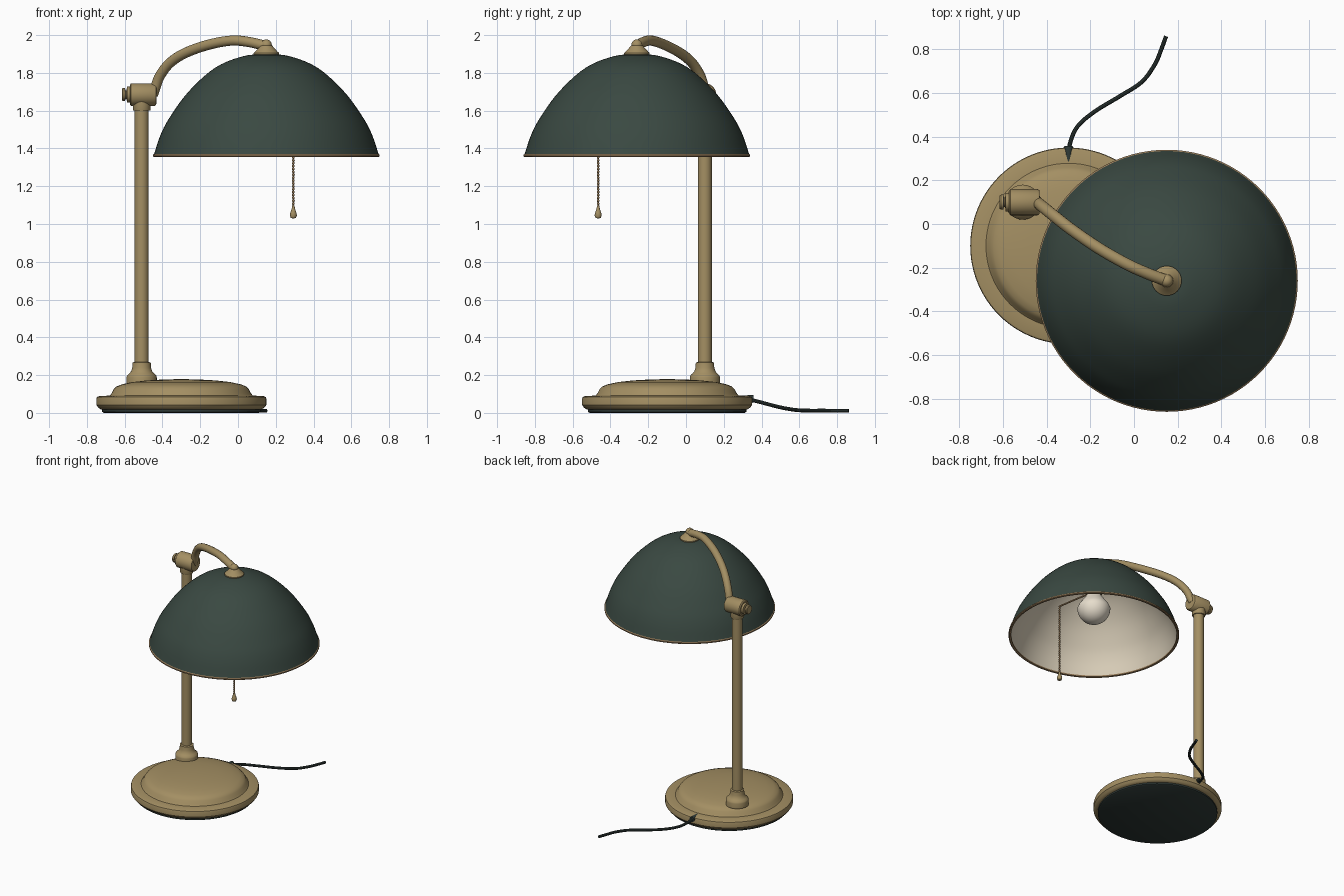
import bpy, bmesh, math
from mathutils import Vector, Matrix

if "Cube" in bpy.data.objects:
    bpy.data.objects.remove(bpy.data.objects["Cube"])


def material(name, rgb):
    m = bpy.data.materials.new(name)
    m.diffuse_color = (*rgb, 1)
    m.use_nodes = True
    m.node_tree.nodes["Principled BSDF"].inputs["Base Color"].default_value = m.diffuse_color
    return m


BRASS = material("brass", (0.37, 0.275, 0.125))
AGED = material("aged brass", (0.31, 0.20, 0.10))
GREEN = material("dark green enamel", (0.042, 0.066, 0.054))
RUBBER = material("dark rubber", (0.028, 0.042, 0.038))
CREAM = material("cream lining", (0.72, 0.64, 0.50))
GLASS = material("warm white glass", (0.80, 0.73, 0.61))


def finish(bm, name, mats, angle=35):
    bmesh.ops.recalc_face_normals(bm, faces=bm.faces)
    me = bpy.data.meshes.new(name)
    bm.to_mesh(me)
    bm.free()
    ob = bpy.data.objects.new(name, me)
    bpy.context.collection.objects.link(ob)
    for m in mats:
        me.materials.append(m)
    bpy.ops.object.select_all(action='DESELECT')
    ob.select_set(True)
    bpy.context.view_layer.objects.active = ob
    bpy.ops.object.shade_smooth_by_angle(angle=math.radians(angle))
    return ob


def smooth_path(pts, n=6):
    """Catmull-Rom curve through the points."""
    p = [Vector(q) for q in pts]
    p = [2 * p[0] - p[1]] + p + [2 * p[-1] - p[-2]]
    out = []
    for i in range(1, len(p) - 2):
        a, b, c, d = p[i - 1:i + 3]
        for k in range(n):
            t = k / n
            out.append(0.5 * (2 * b + (c - a) * t + (2 * a - 5 * b + 4 * c - d) * t * t
                              + (3 * b - a - 3 * c + d) * t ** 3))
    return out + [p[-2]]


def lathe(name, profile, mats, loc=(0, 0, 0), axis=(0, 0, 1), n=48, split=None):
    """Revolve (radius, height) pairs; rows from split on use the second material."""
    bm = bmesh.new()
    turn = Matrix.Translation(loc) @ Vector((0, 0, 1)).rotation_difference(Vector(axis)).to_matrix().to_4x4()
    rings = []
    for r, h in profile:
        if r < 1e-5:
            rings.append([bm.verts.new(turn @ Vector((0, 0, h)))] * n)
        else:
            rings.append([bm.verts.new(turn @ Vector((r * math.cos(2 * math.pi * i / n),
                                                      r * math.sin(2 * math.pi * i / n), h)))
                          for i in range(n)])
    for k in range(len(rings) - 1):
        a, b = rings[k], rings[k + 1]
        for i in range(n):
            j = (i + 1) % n
            vs = list(dict.fromkeys((a[i], a[j], b[j], b[i])))
            if len(vs) > 2:
                bm.faces.new(vs).material_index = int(split is not None and k >= split)
    return finish(bm, name, mats)


def tube(name, pts, r, mat, n=6, sides=16):
    """Round tube along a smooth path."""
    path = smooth_path(pts, n)
    bm = bmesh.new()
    rings = []
    tan = (path[1] - path[0]).normalized()
    nrm = tan.orthogonal().normalized()
    for i, p in enumerate(path):
        t = (path[min(i + 1, len(path) - 1)] - path[max(i - 1, 0)]).normalized()
        nrm = (tan.rotation_difference(t) @ nrm).normalized()
        tan = t
        bi = t.cross(nrm)
        rings.append([bm.verts.new(p + r * (nrm * math.cos(2 * math.pi * s / sides)
                                            + bi * math.sin(2 * math.pi * s / sides)))
                      for s in range(sides)])
    for a, b in zip(rings, rings[1:]):
        for s in range(sides):
            bm.faces.new((a[s], a[(s + 1) % sides], b[(s + 1) % sides], b[s]))
    bm.faces.new(rings[0])
    bm.faces.new(rings[-1])
    return finish(bm, name, [mat])


BASE = (-0.30, -0.10, 0)
POLE = (-0.51, 0.10, 0)
HEAD = (0.15, -0.26, 0)

# Base: rubber pad and stepped brass disc
lathe("base_pad", [(0, 0), (0.41, 0), (0.42, 0.006), (0.42, 0.025), (0, 0.025)], [RUBBER], BASE, n=96)
lathe("base", [(0, 0.018), (0.425, 0.018), (0.44, 0.028), (0.45, 0.042), (0.45, 0.075), (0.447, 0.084),
               (0.438, 0.088), (0.378, 0.092), (0.368, 0.105), (0.358, 0.125), (0.343, 0.14),
               (0.315, 0.151), (0.26, 0.163), (0.18, 0.172), (0.09, 0.177), (0, 0.179)],
      [BRASS], BASE, n=96)

# Pole with lower and upper collars
lathe("pole", [(0, 0.15), (0.037, 0.15), (0.037, 1.64), (0, 1.64)], [BRASS], POLE, n=32)
lathe("pole_foot", [(0, 0.15), (0.08, 0.15), (0.08, 0.188), (0.077, 0.198), (0.066, 0.208), (0.056, 0.22),
                    (0.05, 0.238), (0.048, 0.266), (0.037, 0.27), (0, 0.27)], [BRASS], POLE)
lathe("pole_collar", [(0, 1.60), (0.045, 1.60), (0.047, 1.605), (0.047, 1.65), (0, 1.65)], [BRASS], POLE, n=32)

# Swivel joint barrel and tightening knob, turned along x
lathe("joint", [(0, -0.062), (0.052, -0.062), (0.06, -0.056), (0.06, 0.068), (0.054, 0.077), (0, 0.08)],
      [BRASS], (-0.51, 0.10, 1.685), (1, 0, 0))
lathe("joint_knob", [(0, -0.105), (0.03, -0.105), (0.034, -0.10), (0.034, -0.088), (0.022, -0.086),
                     (0.022, -0.08), (0.042, -0.078), (0.042, -0.06), (0, -0.06)],
      [BRASS], (-0.51, 0.10, 1.685), (1, 0, 0), n=32)

# Curved arm
tube("arm", [(-0.45, 0.105, 1.685), (-0.438, 0.095, 1.72), (-0.413, 0.075, 1.785), (-0.36, 0.032, 1.853),
             (-0.28, -0.03, 1.905), (-0.16, -0.112, 1.948), (-0.035, -0.183, 1.971), (0.06, -0.226, 1.963),
             (0.15, -0.26, 1.942)], 0.027, BRASS)

# Cap and finial on the shade
lathe("shade_cap", [(0, 1.88), (0.067, 1.88), (0.068, 1.905), (0.06, 1.912), (0.045, 1.928), (0.03, 1.946),
                    (0, 1.95)], [BRASS], HEAD)
lathe("finial", [(0.029 * math.sin(math.pi * i / 12), 1.948 - 0.029 * math.cos(math.pi * i / 12))
                 for i in range(13)], [BRASS], HEAD, n=24)

# Shade: green outside, cream inside
dome = [(p.x, p.y) for p in smooth_path(
    [(0.001, 1.899, 0), (0.12, 1.889, 0), (0.27, 1.828, 0), (0.41, 1.703, 0), (0.51, 1.567, 0),
     (0.56, 1.472, 0), (0.597, 1.362, 0)], 5)]
lining = [(max(r - 0.012, 0), z - 0.012 * (z - 1.362) / 0.537) for r, z in reversed(dome)]
lathe("shade", [(0, 1.899)] + dome + lining, [GREEN, CREAM], HEAD, n=96, split=len(dome))
lathe("shade_rim", [(0.582, 1.357), (0.594, 1.354), (0.60, 1.358), (0.60, 1.366), (0.594, 1.371),
                    (0.582, 1.367), (0.582, 1.357)], [AGED], HEAD, n=96)

# Socket and bulb
lathe("socket", [(0, 1.89), (0.06, 1.89), (0.06, 1.70), (0.052, 1.685), (0, 1.685)], [BRASS], HEAD, n=32)
lathe("bulb", [(0, 1.70), (0.045, 1.70), (0.052, 1.675), (0.08, 1.635), (0.105, 1.60)]
      + [(0.116 * math.cos(a * math.pi / 20), 1.575 - 0.116 * math.sin(a * math.pi / 20)) for a in range(11)],
      [GLASS], HEAD)

# Pull switch: short arm, beaded chain and drop
CX, CY = 0.293, -0.465
tube("switch_arm", [(0.17, -0.29, 1.70), (0.23, -0.375, 1.667), (CX, CY, 1.63)], 0.006, AGED, sides=8)
bm = bmesh.new()
for i in range(36):
    bmesh.ops.create_uvsphere(bm, u_segments=8, v_segments=6, radius=0.0075,
                              matrix=Matrix.Translation((CX, CY, 1.628 - i * 0.0153)))
finish(bm, "pull_chain", [AGED], 80)
tube("chain_core", [(CX, CY, 1.63), (CX, CY, 1.36), (CX, CY, 1.08)], 0.004, AGED, n=1, sides=8)
lathe("pull_drop", [(0, 1.10), (0.006, 1.097), (0.009, 1.08), (0.016, 1.06), (0.019, 1.046), (0.014, 1.033),
                    (0, 1.028)], [BRASS], (CX, CY, 0), n=20)

# Cord and its strain relief
lathe("cord_grommet", [(0, 0), (0.011, 0), (0.02, 0.07), (0.02, 0.083), (0, 0.083)],
      [RUBBER], (-0.30, 0.273, 0.08), (0, 0.997, -0.08), n=20)
tube("cord", [(-0.30, 0.30, 0.076), (-0.294, 0.365, 0.064), (-0.26, 0.445, 0.043), (-0.18, 0.515, 0.026),
              (-0.065, 0.585, 0.015), (0.035, 0.65, 0.012), (0.095, 0.73, 0.012), (0.125, 0.80, 0.011),
              (0.147, 0.86, 0.011)], 0.01, RUBBER, sides=10)
